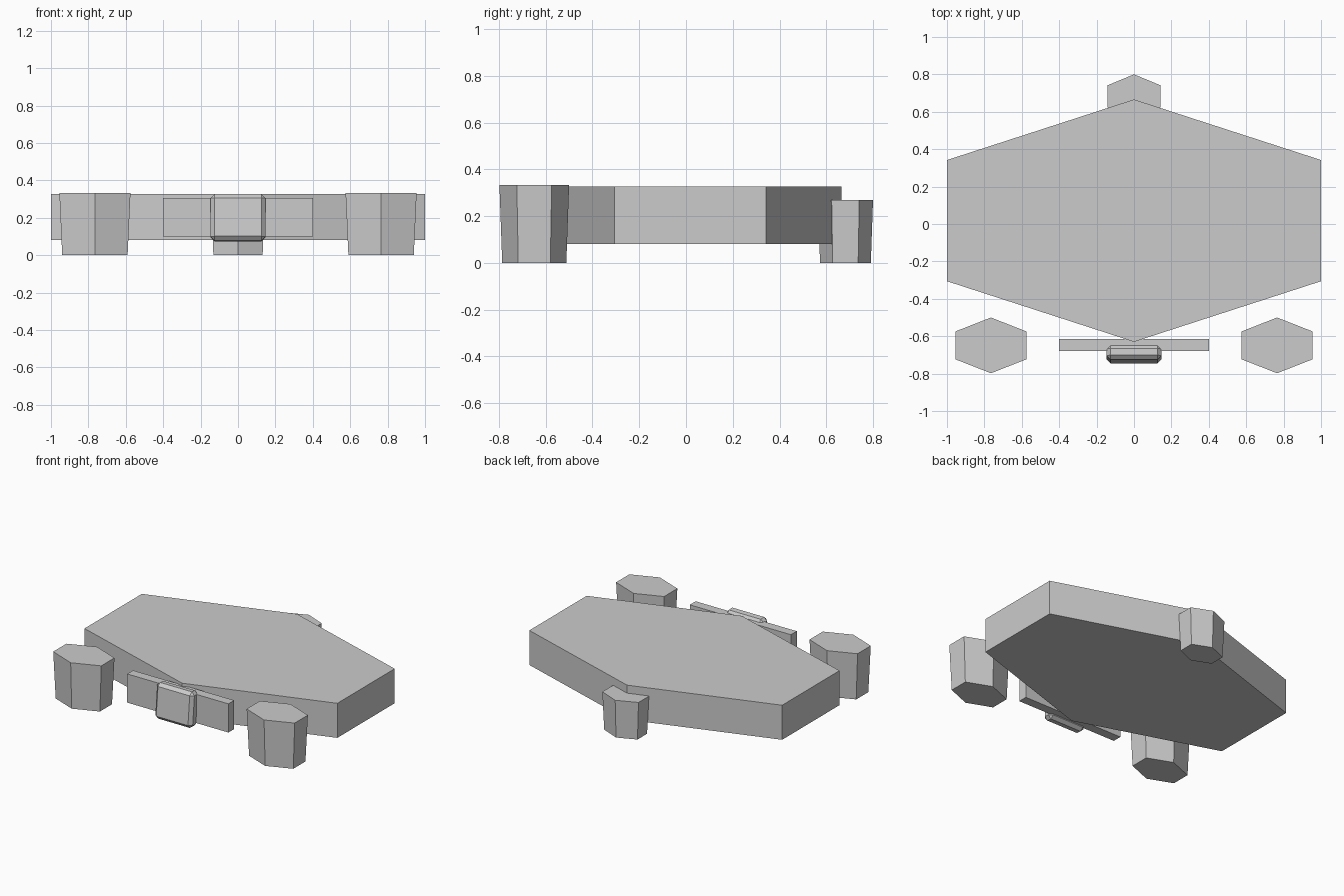
import bpy
import bmesh
import math

if "Cube" in bpy.data.objects:
    bpy.data.objects.remove(bpy.data.objects["Cube"])


def hex_prism(name, x, y, z0, z1, rx, ry, taper=1.0):
    """Stretched hexagon with points along y; rx, ry are half sizes at the top."""
    outline = [(0, 1), (-1, .5), (-1, -.5), (0, -1), (1, -.5), (1, .5)]
    bm = bmesh.new()
    low = [bm.verts.new((x + px * rx * taper, y + py * ry * taper, z0)) for px, py in outline]
    top = [bm.verts.new((x + px * rx, y + py * ry, z1)) for px, py in outline]
    bm.faces.new(low[::-1])
    bm.faces.new(top)
    for i in range(6):
        j = (i + 1) % 6
        bm.faces.new((low[i], low[j], top[j], top[i]))
    me = bpy.data.meshes.new(name)
    bm.to_mesh(me)
    bm.free()
    obj = bpy.data.objects.new(name, me)
    bpy.context.collection.objects.link(obj)
    return obj


def box(name, center, size, tilt=0.0):
    bpy.ops.mesh.primitive_cube_add(size=1, location=center, rotation=(tilt, 0, 0))
    obj = bpy.context.object
    obj.name = name
    obj.scale = size
    bpy.ops.object.transform_apply(location=False, rotation=False, scale=True)
    return obj


# Main body slab
hex_prism("body_slab", 0, 0.018, 0.08, 0.327, 1.0, 0.648)

# Tapered feet: two large in front, one small at the back
for side, label in ((-1, "left"), (1, "right")):
    hex_prism(f"front_foot_{label}", side * 0.765, -0.649, 0, 0.333, 0.19, 0.149, 0.92)
hex_prism("back_foot", 0, 0.682, 0, 0.27, 0.143, 0.118, 0.92)

# Front plate
box("front_plate", (0, -0.647, 0.203), (0.8, 0.066, 0.205))

# Chamfered block on the plate, leaning back slightly
block = box("front_block", (0, -0.695, 0.2), (0.295, 0.08, 0.25), -math.radians(5.5))
bevel = block.modifiers.new("chamfer", 'BEVEL')
bevel.width = 0.022
bevel.segments = 1
